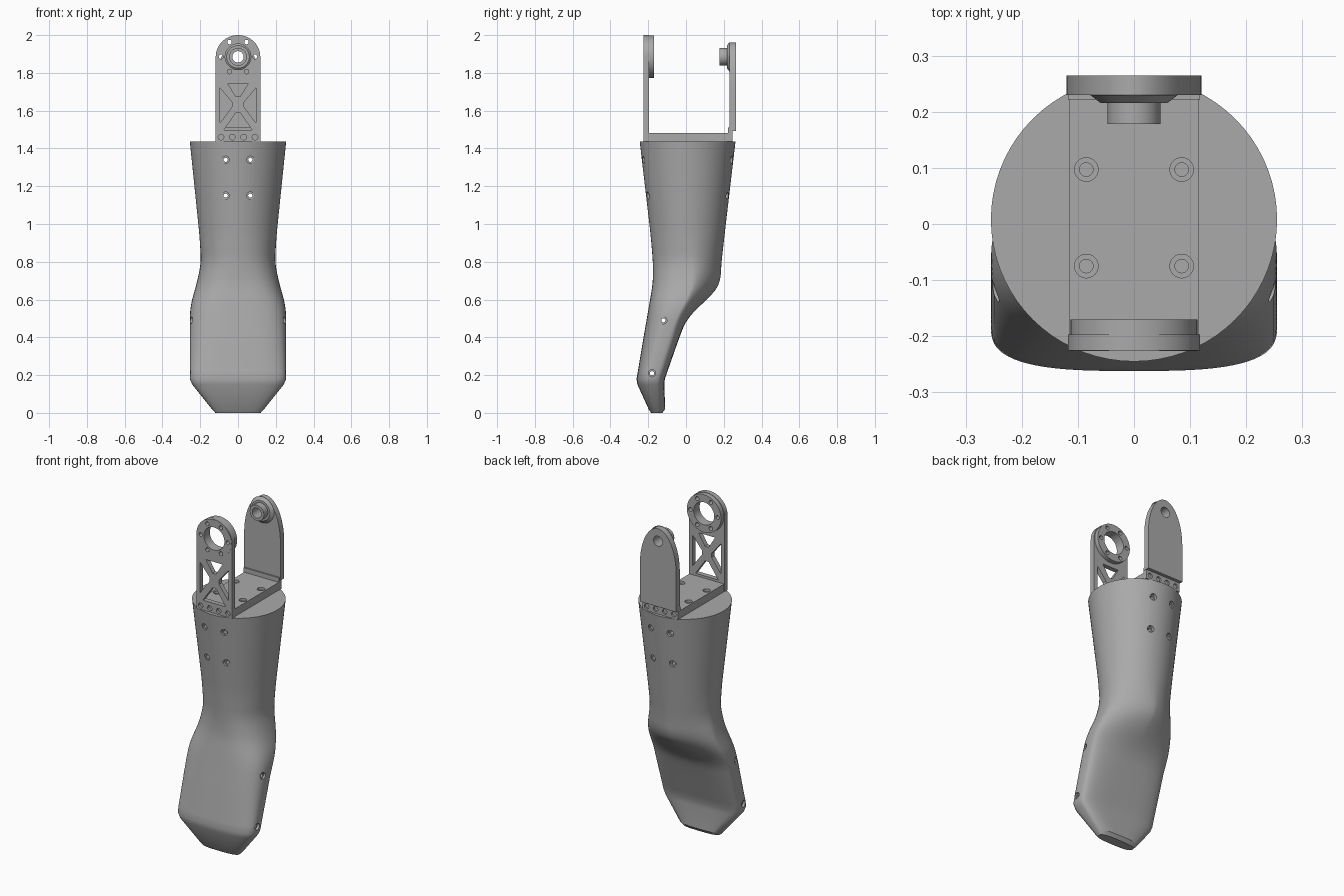
import bpy, bmesh, math
from math import sin, cos, pi
from mathutils import Matrix, Vector

if "Cube" in bpy.data.objects:
    bpy.data.objects.remove(bpy.data.objects["Cube"], do_unlink=True)

grey = bpy.data.materials.new("machined grey")
grey.use_nodes = True
grey.diffuse_color = (0.4, 0.4, 0.4, 1)
grey.node_tree.nodes["Principled BSDF"].inputs["Base Color"].default_value = (0.4, 0.4, 0.4, 1)


def finish(name, bm):
    bmesh.ops.recalc_face_normals(bm, faces=bm.faces)
    mesh = bpy.data.meshes.new(name)
    bm.to_mesh(mesh)
    bm.free()
    mesh.materials.append(grey)
    ob = bpy.data.objects.new(name, mesh)
    bpy.context.collection.objects.link(ob)
    return ob


def activate(ob):
    bpy.ops.object.select_all(action='DESELECT')
    ob.select_set(True)
    bpy.context.view_layer.objects.active = ob


def smooth(ob, angle=32):
    activate(ob)
    bpy.ops.object.shade_smooth_by_angle(angle=math.radians(angle))


def loft(name, rings):
    bm = bmesh.new()
    loops = [[bm.verts.new(p) for p in ring] for ring in rings]
    n = len(loops[0])
    for a, b in zip(loops, loops[1:]):
        for i in range(n):
            j = (i + 1) % n
            bm.faces.new((a[i], a[j], b[j], b[i]))
    bm.faces.new(loops[0])
    bm.faces.new(loops[-1])
    return finish(name, bm)


def plate(name, outline, y0, y1):
    """Extrude an x/z outline along y."""
    return loft(name, [[(x, y, z) for x, z in outline] for y in (y0, y1)])


def rod(name, center, r, length, axis, r2=None, n=32):
    bm = bmesh.new()
    turn = Vector((0, 0, 1)).rotation_difference(Vector(axis)).to_matrix().to_4x4()
    bmesh.ops.create_cone(bm, cap_ends=True, segments=n, radius1=r,
                          radius2=r if r2 is None else r2, depth=length,
                          matrix=Matrix.Translation(center) @ turn)
    return finish(name, bm)


def cut(ob, cutters):
    for c in cutters:
        c.hide_render = True
        mod = ob.modifiers.new("cut", 'BOOLEAN')
        mod.operation = 'DIFFERENCE'
        mod.solver = 'EXACT'
        mod.object = c
        activate(ob)
        bpy.ops.object.modifier_apply(modifier=mod.name)
        bpy.data.objects.remove(c, do_unlink=True)


X, Y, Z = (1, 0, 0), (0, 1, 0), (0, 0, 1)


# Forearm shell: z, half width, widest y, front y, back y, front and back squareness
stations = [
    (0.0, .12, -.155, -.185, -.125, 3, 3),
    (0.02, .138, -.155, -.198, -.11, 3, 3),
    (0.15, .242, -.18, -.257, -.115, 3, 4),
    (0.18, .255, -.18, -.262, -.112, 3, 4),
    (0.22, .255, -.17, -.255, -.098, 3, 4),
    (0.40, .255, -.1, -.225, -.035, 3, 3.2),
    (0.49, .255, -.06, -.209, .0, 3, 2.3),
    (0.56, .253, -.02, -.197, .065, 3, 1.7),
    (0.63, .235, .02, -.185, .145, 2.8, 1.5),
    (0.69, .217, .04, -.175, .182, 2.6, 1.5),
    (0.80, .195, .03, -.175, .188, 2.2, 1.8),
    (0.95, .205, .01, -.188, .205, 2, 2),
    (1.437, .255, .008, -.245, .262, 2, 2)]


def sample(z):
    for a, b in zip(stations, stations[1:]):
        if z <= b[0]:
            t = (z - a[0]) / (b[0] - a[0])
            return [p + (q - p) * t for p, q in zip(a, b)]
    return list(stations[-1])


def softened(z, reach=.04):
    near = [sample(z + reach * k / 3) for k in range(-3, 4)]
    return [sum(v) / len(near) for v in zip(*near)]


def section(z, w, yc, yf, yb, nf, nb, n=72):
    ring = []
    for i in range(n):
        c, s = cos(2 * pi * i / n), sin(2 * pi * i / n)
        p, depth = (nb, yb - yc) if s > 0 else (nf, yc - yf)
        ring.append((math.copysign(abs(c) ** (2 / p), c) * w,
                     yc + math.copysign(abs(s) ** (2 / p), s) * depth, z))
    return ring


rows = list(stations[:5]) + [softened(.26 + .02 * k) for k in range(44)] + [stations[-1]]
forearm = loft("forearm_shell", [section(*r) for r in rows])
drills = [rod("drill", (x, 0, z), .011, 1, Y) for x in (-.065, .065) for z in (1.15, 1.34)]
drills += [rod("drill", (0, y, z), .011, 1, X) for y, z in ((-.12, .49), (-.18, .21))]
for x in (-.065, .065):
    for z, yf, yb in ((1.15, -.206, .222), (1.34, -.228, .243)):
        drills += [rod("sink", (x, y, z), .019, .03, Y) for y in (yf, yb)]
for s in (-1, 1):
    drills += [rod("sink", (s * .255, y, z), .019, .03, X) for y, z in ((-.12, .49), (-.18, .21))]
cut(forearm, drills)
smooth(forearm, 28)

# Bracket floor with four screw seats
floor = plate("bracket_floor", [(-.115, 1.437), (.115, 1.437), (.115, 1.483), (-.115, 1.483)], -.2, .235)
seats = []
for x in (-.085, .085):
    for y in (-.075, .097):
        seats += [rod("seat", (x, y, 1.483), .021, .03, Z), rod("seat", (x, y, 1.475), .012, .06, Z)]
cut(floor, seats)
smooth(floor)

# Front arm: round-topped plate with a cross truss
HUB = 1.885


def arch(w, z0, zc, h, n=32):
    return [(-w, z0), (w, z0)] + [(w * cos(pi * i / n), zc + h * sin(pi * i / n)) for i in range(n + 1)]


front = plate("front_arm", arch(.118, 1.437, HUB, .115), -.225, -.197)
windows = [[(-.055, 1.745), (.055, 1.745), (.012, 1.675), (-.012, 1.675)],
           [(-.075, 1.497), (.075, 1.497), (.012, 1.588), (-.012, 1.588)]]
windows += [[(s * .095, 1.535), (s * .095, 1.72), (s * .032, 1.645), (s * .032, 1.62)] for s in (-1, 1)]
holes = [plate("window", w, -.3, -.15) for w in windows]
holes += [rod("screw", (x, -.225, 1.46), .015, .03, Y, n=20) for x in (-.09, -.03, .03, .09)]
holes += [rod("bore", (0, -.2, HUB), .068, .2, Y, n=48)]
cut(front, holes)
smooth(front)

# Bearing ring on the front arm
ring = rod("bearing_ring", (0, -.198, HUB), .113, .056, Y, n=64)
holes = [rod("bore", (0, -.2, HUB), .068, .2, Y, n=48)]
for k in range(6):
    a = k * pi / 3
    holes.append(rod("bolt", (.09 * cos(a), -.2, HUB + .09 * sin(a)), .012, .2, Y, n=20))
cut(ring, holes)
bolts = [rod("bolt", (.09 * cos(k * pi / 3), -.2, HUB + .09 * sin(k * pi / 3)), .012, .2, Y, n=20)
         for k in range(6)]
cut(front, bolts)
smooth(ring)

# Back arm: foot strip with screws, and a tapered arch above it
foot = plate("back_arm_foot", [(-.118, 1.437), (.118, 1.437), (.118, 1.51), (-.118, 1.51)], .222, .245)
cut(foot, [rod("screw", (x, .245, 1.463), .015, .03, Y, n=20) for x in (-.09, -.03, .03, .09)])
smooth(foot)
back = plate("back_arm", arch(.12, 1.492, 1.72, .24), .23, .265)
cut(back, [rod("bore", (0, .25, HUB), .03, .2, Y)])
smooth(back)

# Pivot boss on the inner side of the back arm
for name, y, length, r, r2 in (("pivot_collar", .223, .014, .06, .078), ("pivot_boss", .2, .044, .047, .047)):
    part = rod(name, (0, y, HUB), r, length, Y, r2, 48)
    cut(part, [rod("bore", (0, .2, HUB), .03, .2, Y)])
    smooth(part)
